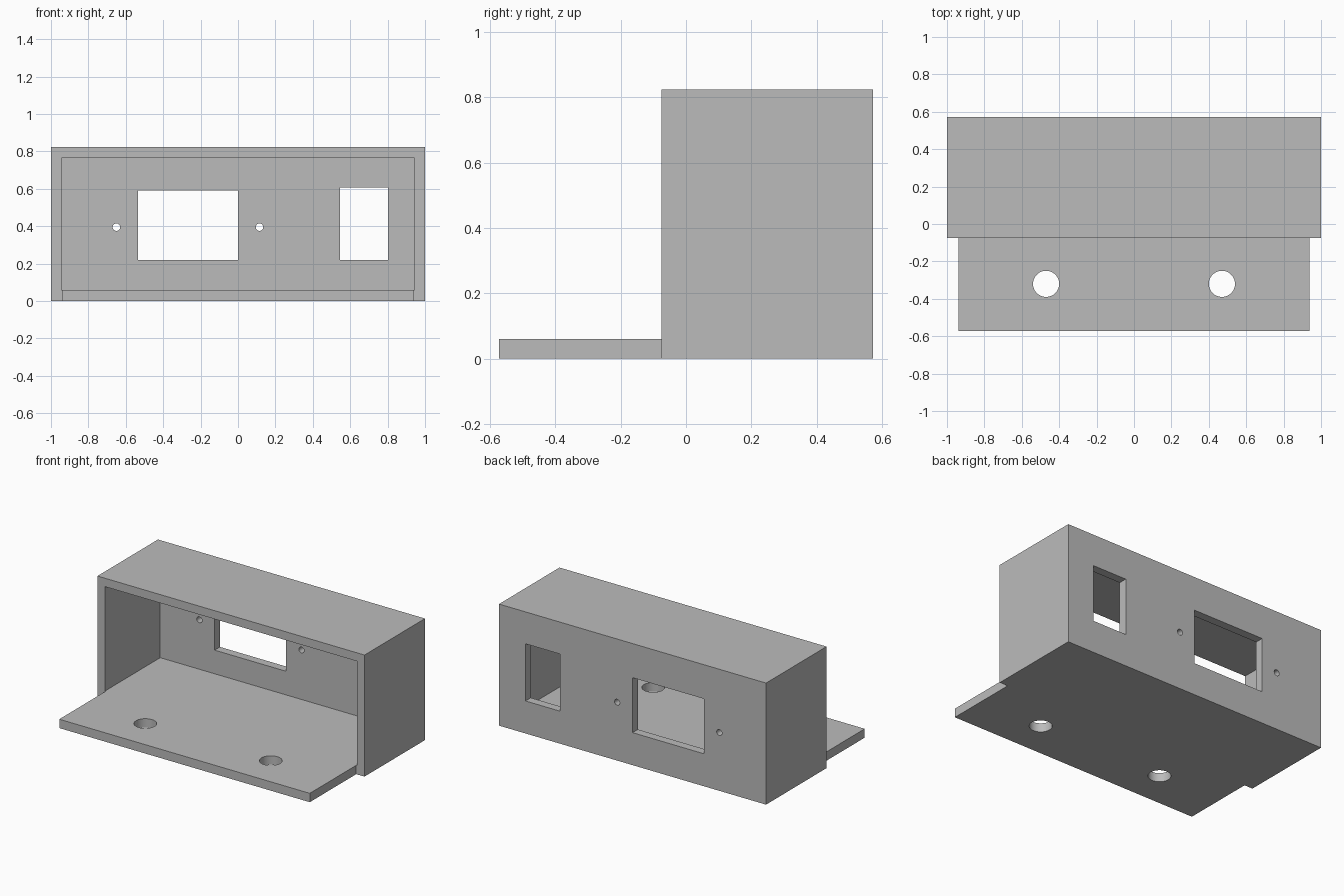
import bpy
import math
import bmesh
from mathutils import Matrix, Vector

cube = bpy.data.objects.get("Cube")
if cube:
    bpy.data.objects.remove(cube, do_unlink=True)

# Single plain grey
grey = bpy.data.materials.new("plain_grey")
grey.use_nodes = True
colour = (0.5, 0.5, 0.5, 1)
grey.diffuse_color = colour
grey.node_tree.nodes["Principled BSDF"].inputs["Base Color"].default_value = colour


def add_object(name, bm):
    mesh = bpy.data.meshes.new(name)
    bm.to_mesh(mesh)
    bm.free()
    obj = bpy.data.objects.new(name, mesh)
    obj.data.materials.append(grey)
    bpy.context.collection.objects.link(obj)
    return obj


def box(name, low, high):
    low, high = Vector(low), Vector(high)
    bm = bmesh.new()
    bmesh.ops.create_cube(bm, size=1, matrix=Matrix.Translation((low + high) / 2)
                          @ Matrix.Diagonal((*(high - low), 1)))
    return add_object(name, bm)


def drill(name, centre, radius, depth, along_y=False):
    bm = bmesh.new()
    turn = Matrix.Rotation(math.pi / 2 if along_y else 0, 4, "X")
    bmesh.ops.create_cone(bm, cap_ends=True, segments=32, radius1=radius,
                          radius2=radius, depth=depth,
                          matrix=Matrix.Translation(centre) @ turn)
    return add_object(name, bm)


def combine(target, tool, operation="DIFFERENCE"):
    mod = target.modifiers.new("combine", "BOOLEAN")
    mod.operation = operation
    mod.solver = "EXACT"
    mod.object = tool
    bpy.context.view_layer.objects.active = target
    bpy.ops.object.modifier_apply(modifier=mod.name)
    bpy.data.objects.remove(tool, do_unlink=True)


front, back, height = -0.075, 0.572, 0.823
wall, floor = 0.057, 0.06

# Housing block with the mounting tab joined at its foot
housing = box("housing", (-1, front, 0), (1, back, height))
combine(housing, box("mounting_tab", (-0.938, -0.572, 0), (0.938, 0.1, 0.08)), "UNION")

# Open-fronted cavity, which also levels the tab with the floor
combine(housing, box("cavity", (wall - 1, -0.8, floor),
                     (1 - wall, back - wall, height - wall)))

# Rectangular openings in the back panel
for name, x1, x2, z1, z2 in (("wide_window", -0.535, 0, 0.22, 0.592),
                             ("tall_window", 0.545, 0.802, 0.22, 0.607)):
    combine(housing, box(name, (x1, 0.4, z1), (x2, 0.7, z2)))

# Screw holes beside the wide window
for x in (-0.65, 0.115):
    combine(housing, drill("screw_hole", (x, back, 0.395), 0.02, 0.3, True))

# Mounting holes in the tab
for side in (-1, 1):
    combine(housing, drill("mounting_hole", (side * 0.47, -0.32, 0), 0.07, 0.4))

bpy.ops.object.select_all(action="DESELECT")
housing.select_set(True)
bpy.context.view_layer.objects.active = housing
bpy.ops.object.shade_smooth_by_angle(angle=math.radians(30))
